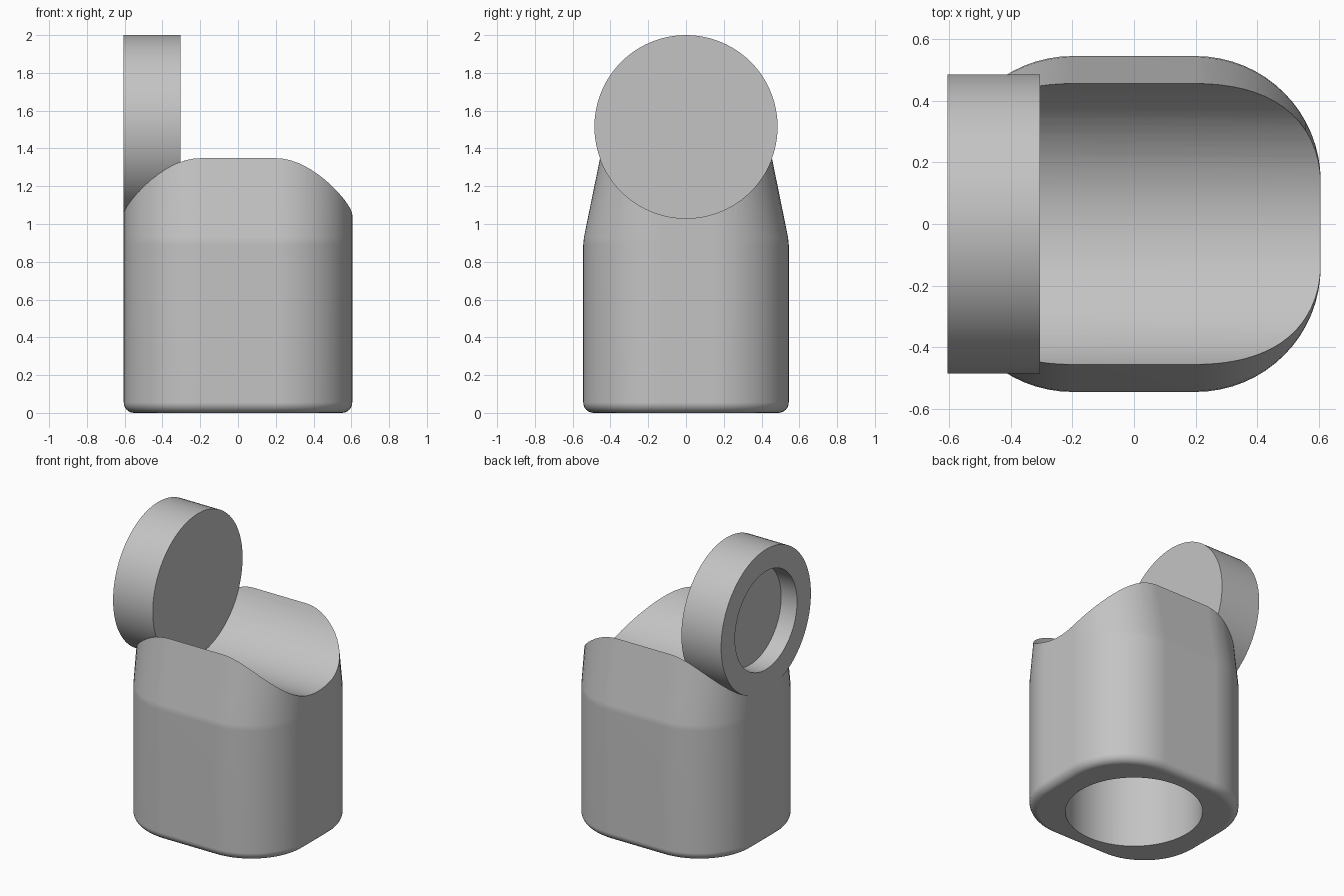
import bpy, bmesh
from math import sin, cos, pi
from mathutils import Matrix

cube = bpy.data.objects.get("Cube")
if cube:
    bpy.data.objects.remove(cube)

HALF_X, HALF_Y, CORNER = 0.605, 0.544, 0.405
FILLET, SHOULDER, TOP = 0.055, 0.91, 1.35
DISC_R, DISC_Z, DISC_T = 0.485, 1.515, 0.30

grey = bpy.data.materials.new("light grey")
grey.use_nodes = True
grey.diffuse_color = (0.55, 0.55, 0.55, 1)
grey.node_tree.nodes["Principled BSDF"].inputs["Base Color"].default_value = grey.diffuse_color


def make_object(name, bm):
    bmesh.ops.recalc_face_normals(bm, faces=bm.faces)
    mesh = bpy.data.meshes.new(name)
    bm.to_mesh(mesh)
    bm.free()
    mesh.materials.append(grey)
    obj = bpy.data.objects.new(name, mesh)
    bpy.context.collection.objects.link(obj)
    return obj


def cylinder(radius, length, centre, along_x=False):
    bm = bmesh.new()
    turn = Matrix.Rotation(pi / 2, 4, 'Y') if along_x else Matrix()
    bmesh.ops.create_cone(bm, cap_ends=True, segments=96, radius1=radius,
                          radius2=radius, depth=length,
                          matrix=Matrix.Translation(centre) @ turn)
    return bm


def outline(inset, y_scale, steps=16):
    """Rounded rectangle, shrunk by inset and squeezed in y."""
    r = CORNER - inset
    points = []
    for q, (sx, sy) in enumerate([(1, 1), (-1, 1), (-1, -1), (1, -1)]):
        for i in range(steps + 1):
            a = (q + i / steps) * pi / 2
            points.append((sx * (HALF_X - CORNER) + r * cos(a),
                           (sy * (HALF_Y - CORNER) + r * sin(a)) * y_scale))
    return points


def activate(obj):
    bpy.ops.object.select_all(action='DESELECT')
    obj.select_set(True)
    bpy.context.view_layer.objects.active = obj


def cut(obj, cutter):
    cutter.hide_render = True
    mod = obj.modifiers.new("cut", 'BOOLEAN')
    mod.operation, mod.solver, mod.object = 'DIFFERENCE', 'EXACT', cutter
    activate(obj)
    bpy.ops.object.modifier_apply(modifier=mod.name)
    bpy.data.objects.remove(cutter)


def smooth(obj):
    activate(obj)
    bpy.ops.object.shade_smooth_by_angle(angle=pi / 6)
    mod = obj.modifiers.new("even shading", 'WEIGHTED_NORMAL')
    mod.keep_sharp = True


# Body: rounded bottom edge, straight wall, then a taper in y
levels = []
for i in range(7):
    a = i / 6 * pi / 2
    levels.append((FILLET * (1 - sin(a)), FILLET * (1 - cos(a)), 1))
levels += [(0, SHOULDER - 0.02, 1), (0, SHOULDER + 0.02, 0.993), (0, TOP, 0.836)]
bm = bmesh.new()
rings = [[bm.verts.new((x, y, z)) for x, y in outline(inset, s)]
         for inset, z, s in levels]
for low, high in zip(rings, rings[1:]):
    for i in range(len(low)):
        j = (i + 1) % len(low)
        bm.faces.new((low[i], low[j], high[j], high[i]))
bm.faces.new(rings[0])
bm.faces.new(rings[-1])
body = make_object("body", bm)

# Saddle channel along x, and the round socket in the underside
cut(body, make_object("channel_cutter",
                      cylinder(DISC_R, 2, (0, 0, DISC_Z), along_x=True)))
cut(body, make_object("socket_cutter", cylinder(0.425, 1.7, (0, 0, 0))))
smooth(body)

# Upright disc resting in the channel, with a recess in its outer face
bm = cylinder(DISC_R, DISC_T, (-HALF_X + DISC_T / 2, 0, DISC_Z), along_x=True)
bm.normal_update()
outer = min(bm.faces, key=lambda f: f.calc_center_median().x)
for depth, width in ((0, 0.15), (0.12, 0)):
    if width:
        bmesh.ops.inset_individual(bm, faces=[outer], thickness=width)
    else:
        wall = bmesh.ops.extrude_discrete_faces(bm, faces=[outer])["faces"]
        bmesh.ops.translate(bm, verts=wall[0].verts, vec=(depth, 0, 0))
smooth(make_object("disc", bm))
